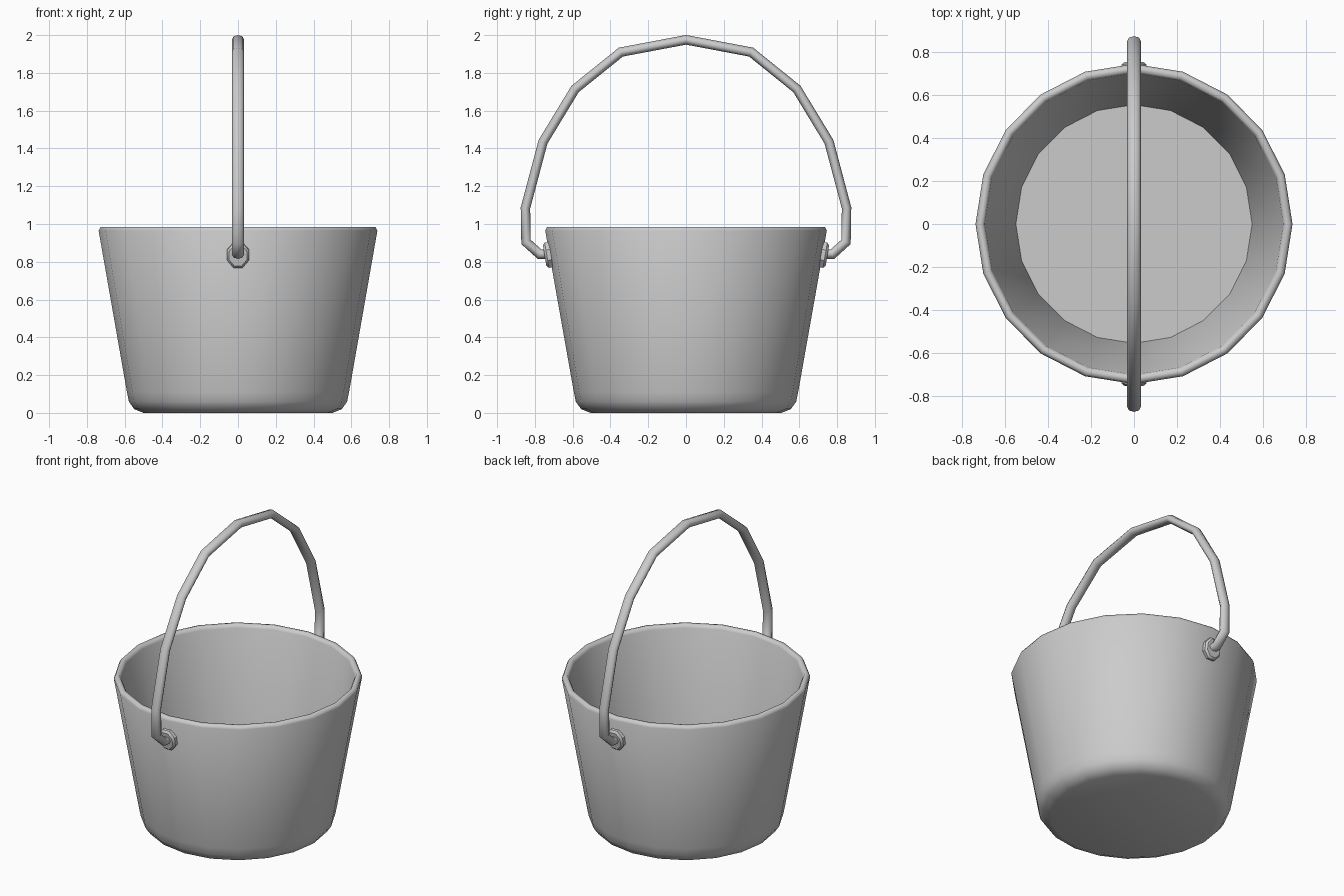
import bpy, bmesh, math
from mathutils import Vector

if "Cube" in bpy.data.objects:
    bpy.data.objects.remove(bpy.data.objects["Cube"], do_unlink=True)

metal = bpy.data.materials.new("grey metal")
metal.use_nodes = True
GREY = (0.6, 0.6, 0.6, 1)
metal.diffuse_color = GREY
metal.node_tree.nodes["Principled BSDF"].inputs["Base Color"].default_value = GREY


def ring(center, u, v, sides, turn=0.0):
    """Closed loop of points around center, spanned by the half-axes u and v."""
    angles = [math.tau * i / sides + turn for i in range(sides)]
    return [center + u * math.cos(a) + v * math.sin(a) for a in angles]


def loft(name, rings, smooth_angle):
    """Skin a list of rings, cap both ends and smooth the soft edges."""
    bm = bmesh.new()
    loops = [[bm.verts.new(p) for p in r] for r in rings]
    n = len(loops[0])
    for a, b in zip(loops, loops[1:]):
        for i in range(n):
            j = (i + 1) % n
            bm.faces.new((a[i], a[j], b[j], b[i]))
    bm.faces.new(loops[0])
    bm.faces.new(loops[-1])
    bmesh.ops.recalc_face_normals(bm, faces=bm.faces)
    mesh = bpy.data.meshes.new(name)
    bm.to_mesh(mesh)
    bm.free()
    mesh.materials.append(metal)
    obj = bpy.data.objects.new(name, mesh)
    bpy.context.collection.objects.link(obj)
    bpy.ops.object.select_all(action='DESELECT')
    obj.select_set(True)
    bpy.context.view_layer.objects.active = obj
    bpy.ops.object.shade_smooth_by_angle(angle=math.radians(smooth_angle))
    return obj


X, Y, Z = Vector((1, 0, 0)), Vector((0, 1, 0)), Vector((0, 0, 1))

# Bucket: outside from the base up, over the rim, and down to the inner floor
profile = [(0.50, 0.0), (0.55, 0.02), (0.578, 0.06), (0.588, 0.11),
           (0.738, 0.965), (0.728, 0.985), (0.705, 0.985), (0.695, 0.965),
           (0.55, 0.06)]
loft("bucket", [ring(Z * z, X * r, Y * r * 1.01, 20) for r, z in profile], 66)

# Handle: flattened tube, mitred at each bend of the mirrored arch
half = [(0.70, 0.84), (0.775, 0.84), (0.847, 0.905), (0.85, 1.085),
        (0.757, 1.435), (0.587, 1.715), (0.345, 1.91)]
path = [Vector((0, -y, z)) for y, z in half] + [Vector((0, 0, 1.975))]
path += [Vector((0, y, z)) for y, z in reversed(half)]
rings = []
for i, p in enumerate(path):
    before = (p - path[max(i - 1, 0)]).normalized()
    after = (path[min(i + 1, len(path) - 1)] - p).normalized()
    across = (before + after).normalized().cross(X)
    bend = before.angle(after) if 0 < i < len(path) - 1 else 0
    rings.append(ring(p, X * 0.033, across * 0.025 / math.cos(bend / 2), 8))
loft("handle", rings, 60)

# Handle mounts: bevelled octagonal plates lying on the sloped wall
slope = math.radians(9.7)
for side, label in ((-1, "front"), (1, "back")):
    out = Vector((0, side * math.cos(slope), -math.sin(slope)))
    up = Vector((0, side * math.sin(slope), math.cos(slope)))
    base = Vector((0, side * 0.715, 0.838))
    steps = [(0, 1), (0.022, 1), (0.034, 0.82)]
    loft(label + "_handle_mount",
         [ring(base + out * d, X * 0.062 * s, up * 0.073 * s, 8, math.pi / 8)
          for d, s in steps], 40)
